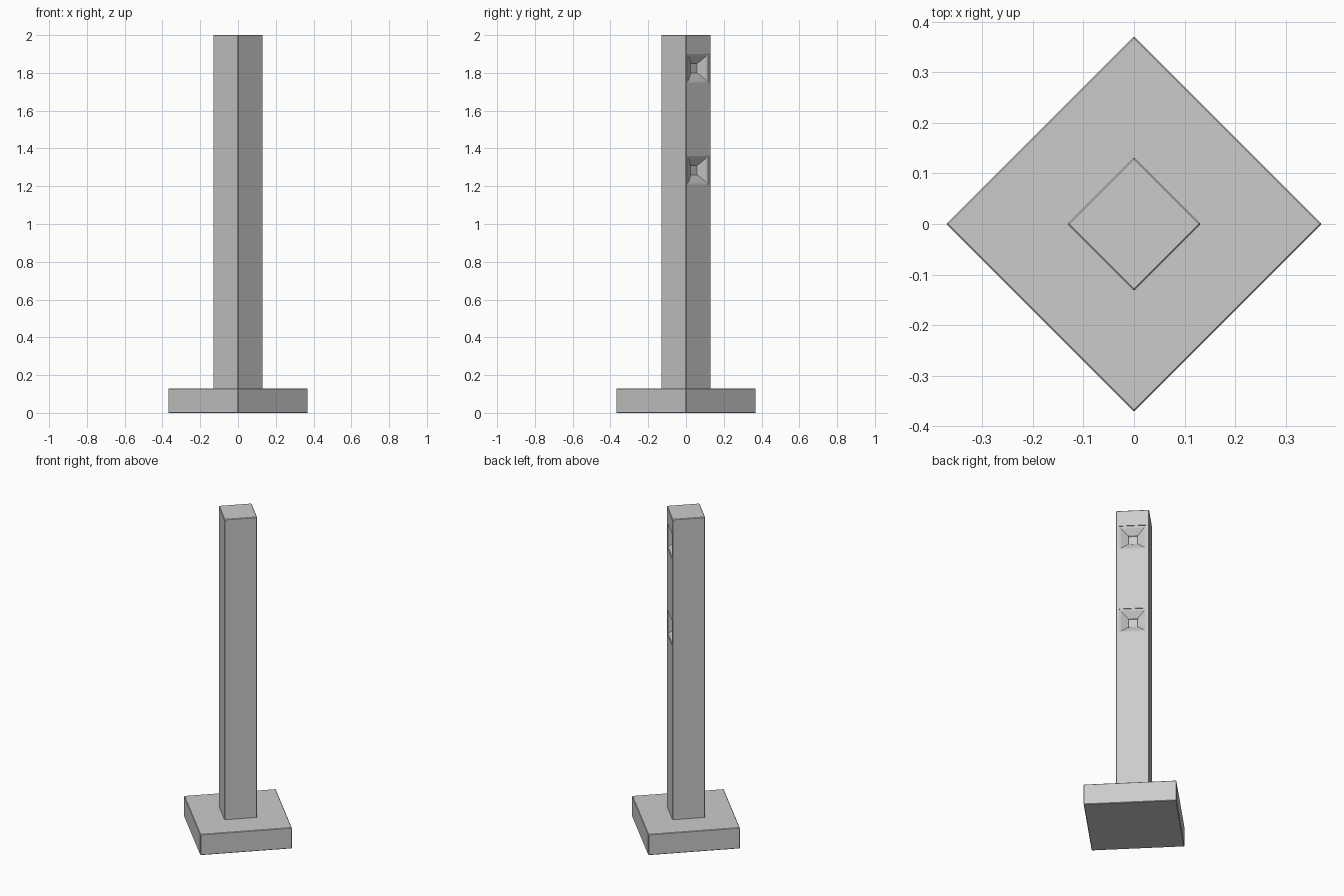
import bpy, bmesh
from math import radians

if "Cube" in bpy.data.objects:
    bpy.data.objects.remove(bpy.data.objects["Cube"])

TURN = radians(45)


def block(name, half, z0, z1, bevel=0.003):
    # square block turned 45 degrees, with slightly chamfered edges
    bpy.ops.mesh.primitive_cube_add(size=1, location=(0, 0, (z0 + z1) / 2))
    ob = bpy.context.object
    ob.name = name
    ob.scale = (half * 2, half * 2, z1 - z0)
    bpy.ops.object.transform_apply(location=True, rotation=False, scale=True)
    ob.rotation_euler.z = TURN
    mod = ob.modifiers.new("chamfer", 'BEVEL')
    mod.width = bevel
    mod.segments = 1
    return ob


def socket_cutter(name, z, rings):
    # stepped square funnel: (distance along face normal, half width, half height)
    bm = bmesh.new()
    loops = []
    for x, w, h in rings:
        loops.append([bm.verts.new((x, sy * w, z + sz * h))
                      for sy, sz in ((-1, -1), (1, -1), (1, 1), (-1, 1))])
    for a, b in zip(loops, loops[1:]):
        for i in range(4):
            j = (i + 1) % 4
            bm.faces.new((a[i], a[j], b[j], b[i]))
    bm.faces.new(loops[0])
    bm.faces.new(loops[-1])
    bmesh.ops.recalc_face_normals(bm, faces=bm.faces)
    me = bpy.data.meshes.new(name)
    bm.to_mesh(me)
    bm.free()
    ob = bpy.data.objects.new(name, me)
    bpy.context.collection.objects.link(ob)
    ob.rotation_euler.z = TURN
    ob.hide_render = True
    ob.hide_viewport = True
    return ob


# base slab and tall post
block("base", 0.2625, 0.0, 0.13)
S = 0.0935
post = block("post", S, 0.12, 2.0)

# two funnel sockets in the back-right face
RINGS = [(S + 0.02, 0.077, 0.076), (S - 0.004, 0.077, 0.076),
         (S - 0.008, 0.066, 0.064), (S - 0.03, 0.029, 0.029),
         (S - 0.038, 0.025, 0.025)]
for label, z in (("upper", 1.825), ("lower", 1.285)):
    mod = post.modifiers.new(label + "_socket", 'BOOLEAN')
    mod.operation = 'DIFFERENCE'
    mod.solver = 'EXACT'
    mod.object = socket_cutter(label + "_socket_cutter", z, RINGS)
